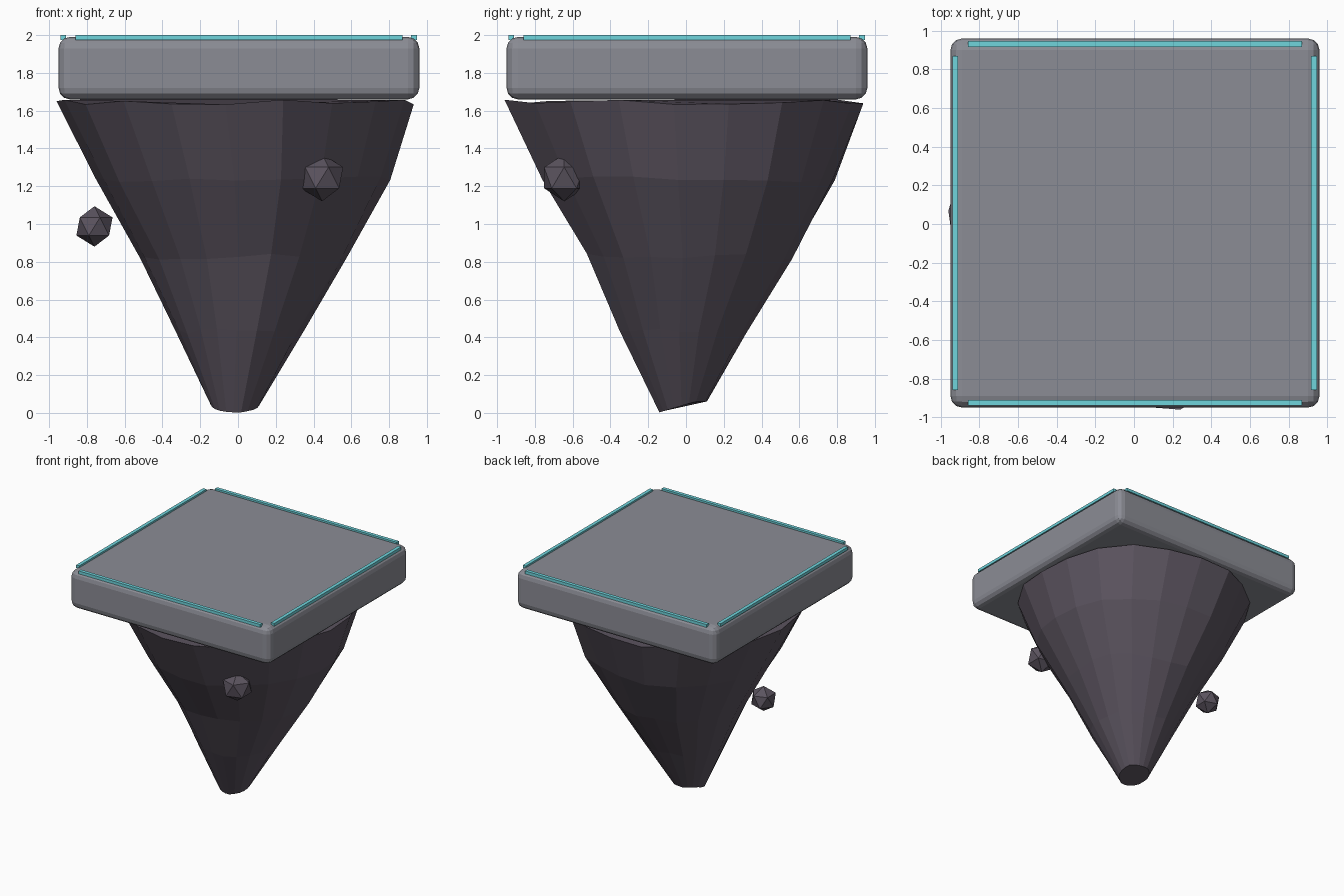
import bpy, bmesh, math, random

if "Cube" in bpy.data.objects:
    bpy.data.objects.remove(bpy.data.objects["Cube"])

random.seed(4)


def material(name, rgb):
    m = bpy.data.materials.new(name)
    m.diffuse_color = (*rgb, 1)
    m.use_nodes = True
    m.node_tree.nodes["Principled BSDF"].inputs["Base Color"].default_value = m.diffuse_color
    return m


STONE = material("slab_stone", (0.26, 0.265, 0.30))
ROCK = material("dark_rock", (0.105, 0.088, 0.115))
GLOW = material("teal_trim", (0.16, 0.66, 0.72))


def finish(name, bm, mat):
    bmesh.ops.recalc_face_normals(bm, faces=bm.faces)
    me = bpy.data.meshes.new(name)
    bm.to_mesh(me)
    bm.free()
    me.materials.append(mat)
    ob = bpy.data.objects.new(name, me)
    bpy.context.collection.objects.link(ob)
    return ob


def box(name, lo, hi, mat):
    bm = bmesh.new()
    bmesh.ops.create_cube(bm, size=1)
    for v in bm.verts:
        v.co = [l + (c + 0.5) * (h - l) for c, l, h in zip(v.co, lo, hi)]
    return finish(name, bm, mat)


# Floating slab with rounded edges
slab = box("slab", (-0.95, -0.95, 1.66), (0.96, 0.96, 1.99), STONE)
bev = slab.modifiers.new("rounded_edges", 'BEVEL')
bev.width = 0.06
bev.segments = 3

# Teal edge strips, two along x and two along y
for side, c in (("a", -0.925), ("b", 0.932)):
    lo, hi = c - 0.015, c + 0.015
    box("trim_x_" + side, (-0.86, lo, 1.975), (0.87, hi, 2.0), GLOW)
    box("trim_y_" + side, (lo, -0.86, 1.975), (hi, 0.87, 2.0), GLOW)

# Craggy inverted cone: rings of (z, radius, centre x, centre y)
RINGS = [(1.65, 0.943, 0.0, 0.0), (1.24, 0.775, 0.035, 0.012),
         (0.83, 0.545, 0.04, 0.02), (0.435, 0.335, 0.015, -0.012),
         (0.045, 0.125, -0.015, -0.015)]
SIDES = 20
RIDGES = {6: 1.035, 10: 1.03, 16: 1.04, 2: 1.035}   # columns that stick out
bm = bmesh.new()
rows = []
for i, (z, r, cx, cy) in enumerate(RINGS):
    row = []
    for k in range(SIDES):
        a = math.radians(-4 + 360 / SIDES * k)
        rr = r * (RIDGES.get(k, 1.0) + random.uniform(-0.018, 0.012))
        y = cy + rr * math.sin(a)
        dz = random.uniform(-0.02, 0.012)
        if i == 4:      # slanted broken tip
            dz = max(-0.045, min(0.015, 0.3 * y))
        row.append(bm.verts.new((cx + rr * math.cos(a), y, z + dz)))
    rows.append(row)
for up, dn in zip(rows, rows[1:]):
    for k in range(SIDES):
        n = (k + 1) % SIDES
        bm.faces.new((up[k], up[n], dn[n], dn[k]))
bm.faces.new(rows[0])
bm.faces.new(rows[-1])
finish("rock_cone", bm, ROCK)

# Loose rock fragments
for name, loc, r in (("fragment_front", (0.445, -0.645, 1.245), 0.125),
                     ("fragment_left", (-0.76, 0.03, 0.987), 0.107),
                     ("fragment_small", (0.235, -0.78, 1.38), 0.027)):
    bm = bmesh.new()
    bmesh.ops.create_icosphere(bm, subdivisions=1, radius=r)
    bmesh.ops.translate(bm, verts=bm.verts, vec=loc)
    finish(name, bm, ROCK)
